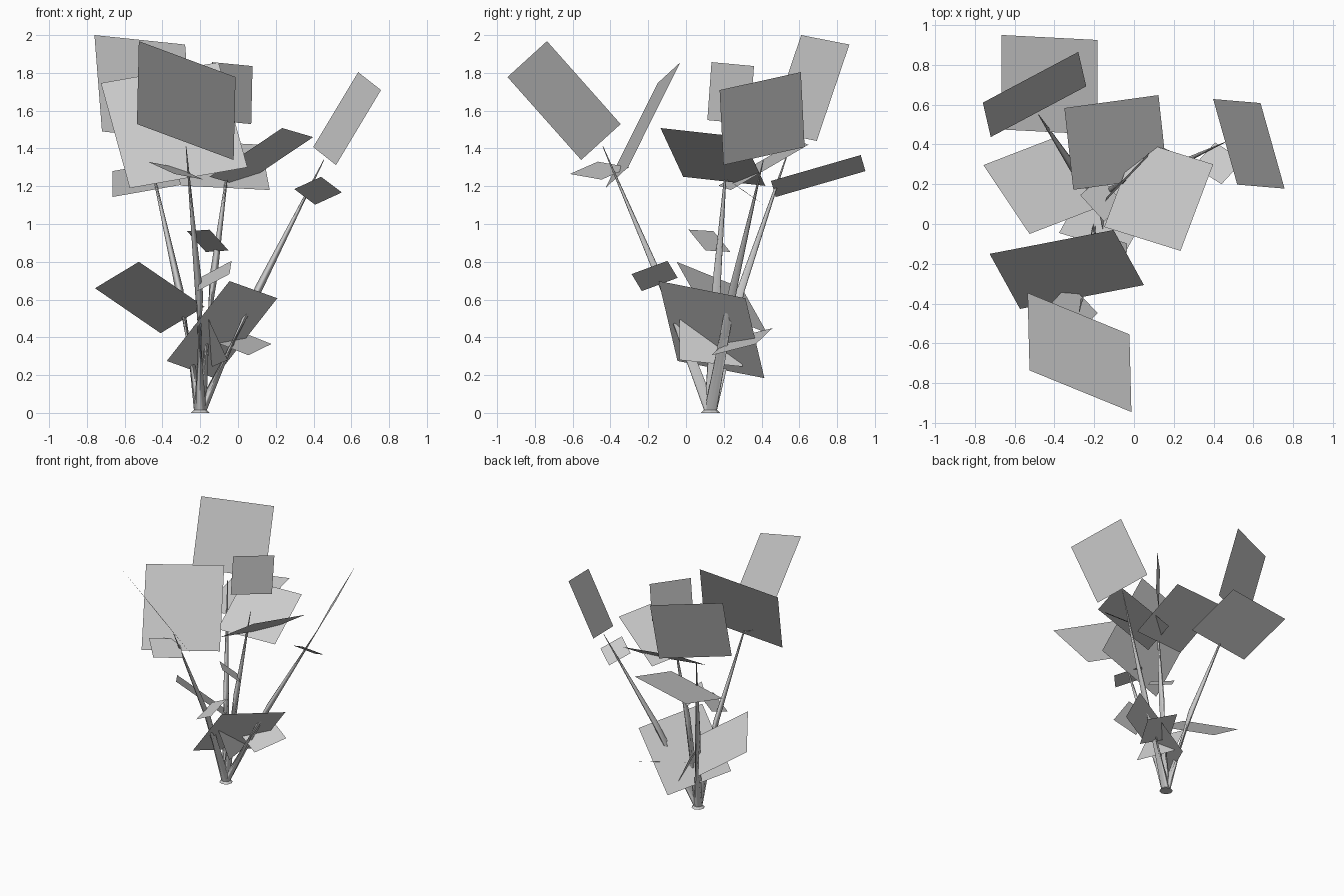
import bpy, bmesh, math
from mathutils import Vector

if "Cube" in bpy.data.objects:
    bpy.data.objects.remove(bpy.data.objects["Cube"])


def make_object(name, bm):
    me = bpy.data.meshes.new(name)
    bm.to_mesh(me)
    bm.free()
    ob = bpy.data.objects.new(name, me)
    bpy.context.collection.objects.link(ob)
    return ob


def leaf(name, a, b, d):
    """Flat card from a corner and its two neighbours."""
    a, b, d = Vector(a), Vector(b), Vector(d)
    bm = bmesh.new()
    bm.faces.new([bm.verts.new(p) for p in (a, b, b + d - a, d)])
    return make_object(name, bm)


def stem(name, points, radii, sides=8):
    """Tapered tube through points, closed to a point at the tip."""
    bm = bmesh.new()
    pts = [Vector(p) for p in points]
    rings = []
    for i, (p, r) in enumerate(zip(pts, radii)):
        t = (pts[min(i + 1, len(pts) - 1)] - pts[max(i - 1, 0)]).normalized()
        u = t.cross(Vector((0, 1, 0))).normalized()
        v = t.cross(u)
        if i == 0:
            u, v = Vector((1, 0, 0)), Vector((0, -1, 0))
        steps = [2 * math.pi * k / sides for k in range(sides)]
        rings.append([bm.verts.new(p + r * (math.cos(s) * u + math.sin(s) * v)) for s in steps])
    for lo, hi in zip(rings, rings[1:]):
        for k in range(sides):
            n = (k + 1) % sides
            bm.faces.new((lo[k], lo[n], hi[n], hi[k]))
    bm.faces.new(rings[0])
    bm.faces.new(rings[-1])
    bmesh.ops.recalc_face_normals(bm, faces=bm.faces)
    for f in bm.faces:
        f.smooth = len(f.verts) == 4
    return make_object(name, bm)


# Four stems fanning out from one foot
base = (-0.2, 0.13, 0.01)
stems = {
    "stem_back_left": [(-0.31, 0.29, 0.65), (-0.48, 0.55, 1.41)],
    "stem_front": [(-0.205, -0.1, 0.62), (-0.275, -0.44, 1.41)],
    "stem_middle": [(-0.13, 0.165, 0.72), (-0.04, 0.22, 1.4)],
    "stem_right": [(0.11, 0.25, 0.66), (0.455, 0.41, 1.34)],
}
for name, path in stems.items():
    stem(name, [base] + path, [0.033, 0.021, 0.002])

# Small foot
bm = bmesh.new()
bmesh.ops.create_cone(bm, cap_ends=True, segments=8, radius1=0.05, radius2=0.03, depth=0.02)
bmesh.ops.translate(bm, verts=bm.verts, vec=(-0.2, 0.13, 0.01))
make_object("stem_foot", bm)

# Large leaves around the crown
leaf("leaf_top_back", (-.76, .61, 2.0), (-.28, .865, 1.95), (-.72, .437, 1.49))
leaf("leaf_top_front", (-.525, -.736, 1.968), (-.013, -.945, 1.778), (-.535, -.346, 1.529))
leaf("leaf_top_left", (-.726, -.15, 1.746), (-.103, -.03, 1.856), (-.573, -.427, 1.19))
leaf("leaf_top_middle", (-.138, .135, 1.857), (.077, .36, 1.836), (-.145, .113, 1.55))
leaf("leaf_top_right", (.636, .608, 1.804), (.757, .178, 1.709), (.398, .628, 1.407))
leaf("leaf_crown_front", (.234, -.135, 1.508), (.398, .3, 1.46), (-.15, -.015, 1.25))
leaf("leaf_crown_back", (.123, .648, 1.42), (.168, .237, 1.18), (-.35, .583, 1.443))
leaf("leaf_back_left", (-.665, .95, 1.28), (-.183, .925, 1.365), (-.665, .475, 1.143))

# Small leaves on the stems
leaf("small_leaf_front", (-.336, -.615, 1.265), (-.478, -.467, 1.33), (-.183, -.447, 1.235))
leaf("small_leaf_right", (.44, .2, 1.25), (.298, .29, 1.185), (.55, .32, 1.167))
leaf("small_leaf_middle", (-.15, .013, .97), (-.27, .145, .962), (-.05, .103, .86))
leaf("small_leaf_front_low", (-.034, -.098, .805), (-.045, -.288, .735), (-.203, -.044, .715))

# Low leaves near the foot
leaf("low_leaf_left", (-.525, -.05, .80), (-.757, .296, .66), (-.178, .084, .562))
leaf("low_leaf_front", (-.045, -.145, .698), (.208, .315, .607), (-.377, -.045, .275))
leaf("low_leaf_right", (.055, .135, .305), (.177, .37, .365), (-.155, .223, .389))
leaf("low_leaf_inner", (-.155, -.034, .495), (-.055, -.034, .28), (-.235, .30, .46))
